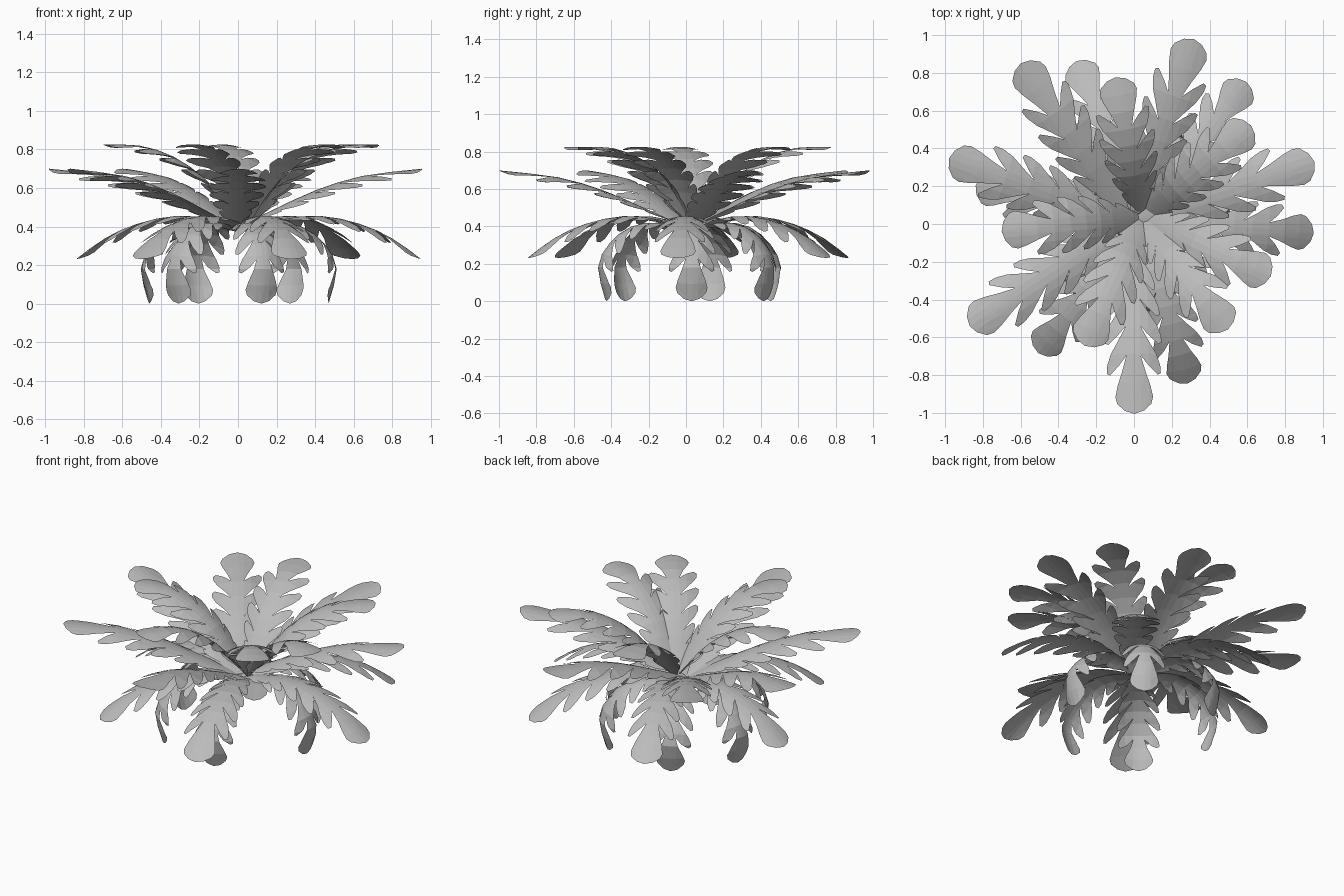
import bpy, bmesh, math
from mathutils import Vector, Matrix

cube = bpy.data.objects.get("Cube")
if cube:
    bpy.data.objects.remove(cube, do_unlink=True)

leaf_grey = bpy.data.materials.new("leaf_grey")
leaf_grey.use_nodes = True
colour = (0.5, 0.5, 0.5, 1)
leaf_grey.diffuse_color = colour
leaf_grey.node_tree.nodes["Principled BSDF"].inputs["Base Color"].default_value = colour


def half_outline(width):
    """Half of a lobed leaf: x along the midrib from 0 to 1, y outward."""
    notches = [0.07, 0.17, 0.29, 0.42, 0.56, 0.71]
    reach = [0.085, 0.12, 0.142, 0.15, 0.143]
    pts = [(0, 0), (0, 0.006), (notches[0], 0.03)]
    for a, b, w in zip(notches, notches[1:], reach):
        n = b - a
        # one broad finger sweeping forward, then back into the next notch
        pts += [(a + 0.47 * n, 0.55 * w), (a + 0.92 * n, 0.84 * w), (a + 1.3 * n, 0.98 * w),
                (a + 1.57 * n, w), (a + 1.63 * n, 0.88 * w), (a + 1.33 * n, 0.55 * w), (b, 0.038)]
    # fan-shaped end lobe
    pts += [(0.79, 0.062), (0.86, 0.087), (0.915, 0.1), (0.95, 0.09), (0.985, 0.05), (1, 0)]
    return [(x, y * width) for x, y in pts]


def smooth_path(pts):
    """Rounded midrib through a few points."""
    p = [Vector(q) for q in pts]
    p = [2 * p[0] - p[1]] + p + [2 * p[-1] - p[-2]]
    out = []
    for i in range(1, len(p) - 2):
        for t in (0, 0.5):
            a, b, c, d = p[i - 1:i + 3]
            out.append(0.5 * (2 * b + (c - a) * t + (2 * a - 5 * b + 4 * c - d) * t ** 2
                              + (3 * b - a - 3 * c + d) * t ** 3))
    return out + [p[-2]]


def leaf_mesh(name, profile, width, sag):
    path = smooth_path(profile)
    dist = [0]
    for a, b in zip(path, path[1:]):
        dist.append(dist[-1] + (b - a).length)
    dist = [d / dist[-1] for d in dist]
    normals = []
    for i in range(len(path)):
        t = path[min(i + 1, len(path) - 1)] - path[max(i - 1, 0)]
        normals.append(Vector((-t.y, t.x)).normalized())

    # flat half leaf, cut along the bend lines
    bm = bmesh.new()
    face = bm.faces.new([bm.verts.new((x, y, 0)) for x, y in half_outline(width)])
    face.normal_update()
    if face.normal.z < 0:
        face.normal_flip()
    bmesh.ops.triangulate(bm, faces=bm.faces[:])
    cuts = [((d, 0, 0), (1, 0, 0)) for d in dist[1:-1]]
    cuts += [((0, w, 0), (0, 1, 0)) for w in (0.035, 0.08)]
    for co, no in cuts:
        bmesh.ops.bisect_plane(bm, geom=bm.verts[:] + bm.edges[:] + bm.faces[:],
                               dist=1e-5, plane_co=co, plane_no=no)

    # mirrored half
    copy = bmesh.ops.duplicate(bm, geom=bm.verts[:] + bm.edges[:] + bm.faces[:])["geom"]
    for g in copy:
        if isinstance(g, bmesh.types.BMVert):
            g.co.y *= -1
    bmesh.ops.reverse_faces(bm, faces=[g for g in copy if isinstance(g, bmesh.types.BMFace)])
    bmesh.ops.remove_doubles(bm, verts=bm.verts[:], dist=1e-4)

    # bend along the midrib, with the edges drooping
    for v in bm.verts:
        s, w = v.co.x, v.co.y
        i = max(k for k in range(len(dist) - 1) if dist[k] <= s + 1e-6)
        f = (s - dist[i]) / (dist[i + 1] - dist[i])
        q = path[i].lerp(path[i + 1], f) - normals[i].lerp(normals[i + 1], f) * sag * w * w
        v.co = (q.x, w, q.y)
    mesh = bpy.data.meshes.new(name)
    bm.to_mesh(mesh)
    bm.free()
    mesh.materials.append(leaf_grey)
    return mesh


# tier name, centre, leaf width, edge droop, midrib profile (radius, height), directions
tiers = [
    ("upper_leaf", (0.045, 0.04), 1, 1.8,
     [(0, .38), (.1, .51), (.22, .65), (.38, .762), (.56, .82), (.75, .825)],
     [40, 101, 186, 246, 307, 335]),
    ("middle_leaf", (-0.015, 0.015), 1, 1.8,
     [(0, .39), (.22, .49), (.45, .59), (.7, .663), (1.02, .70)],
     [18, 71, 125, 161, 213, 271]),
    ("drooping_leaf", (0.05, 0.03), 0.95, 1.8,
     [(0, .37), (.18, .437), (.38, .455), (.58, .415), (.75, .34), (.905, .23)],
     [-5, 53, 113, 169, 232, 285]),
    ("curled_leaf", (0, 0.03), 0.85, 3,
     [(0, .37), (.18, .42), (.33, .4), (.45, .31), (.512, .18), (.47, 0)],
     [0, 55, 116, 168, 229, 285]),
]

for name, (cx, cy), width, sag, profile, angles in tiers:
    mesh = leaf_mesh(name, profile, width, sag)
    for n, angle in enumerate(angles, 1):
        leaf = bpy.data.objects.new(f"{name}_{n}", mesh)
        bpy.context.collection.objects.link(leaf)
        leaf.matrix_world = (Matrix.Translation((cx, cy, 0))
                             @ Matrix.Rotation(math.radians(angle), 4, "Z"))
